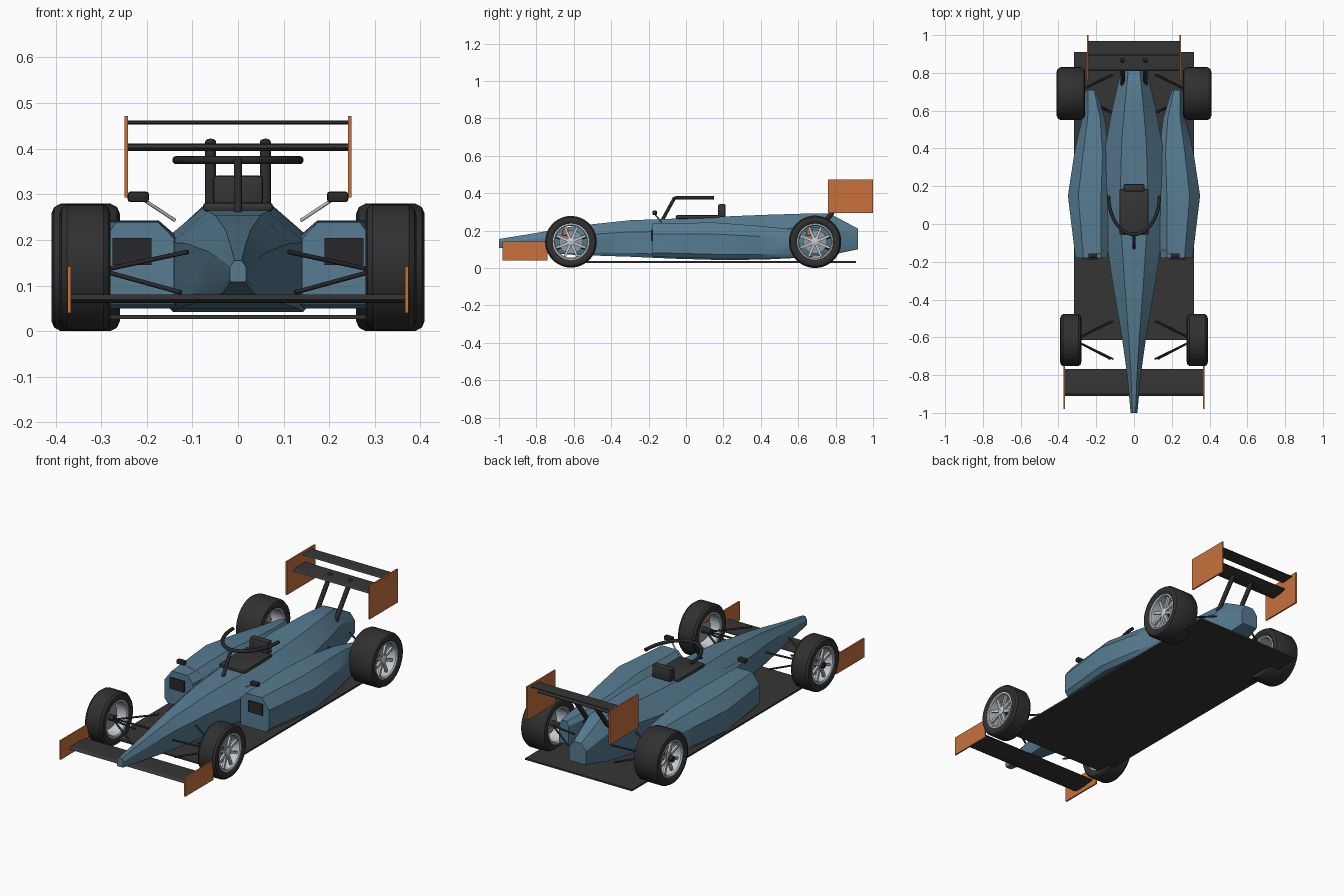
import bpy, bmesh, math
from mathutils import Vector

if "Cube" in bpy.data.objects:
    bpy.data.objects.remove(bpy.data.objects["Cube"])


def material(name, rgb):
    m = bpy.data.materials.new(name)
    m.diffuse_color = (*rgb, 1)
    m.use_nodes = True
    m.node_tree.nodes["Principled BSDF"].inputs["Base Color"].default_value = m.diffuse_color
    return m


BLUE = material("body blue", (0.095, 0.2, 0.285))
ORANGE = material("plate orange", (0.58, 0.165, 0.045))
CARBON = material("carbon black", (0.036, 0.036, 0.037))
RUBBER = material("tyre rubber", (0.03, 0.03, 0.031))
DARK = material("dark trim", (0.022, 0.022, 0.024))
SILVER = material("rim silver", (0.55, 0.6, 0.64))
STEEL = material("disc steel", (0.3, 0.32, 0.34))


def finish(name, bm, mat, angle=30):
    bmesh.ops.recalc_face_normals(bm, faces=bm.faces)
    me = bpy.data.meshes.new(name)
    bm.to_mesh(me)
    bm.free()
    me.materials.append(mat)
    ob = bpy.data.objects.new(name, me)
    bpy.context.collection.objects.link(ob)
    bpy.ops.object.select_all(action='DESELECT')
    ob.select_set(True)
    bpy.context.view_layer.objects.active = ob
    bpy.ops.object.shade_smooth_by_angle(angle=math.radians(angle))
    return ob


def loft(name, rings, mat, closed=False, angle=30):
    """Skin a list of equal rings; cap the ends unless closed."""
    bm = bmesh.new()
    vs = [[bm.verts.new(p) for p in r] for r in rings]
    n = len(vs[0])
    pairs = list(zip(vs, vs[1:]))
    if closed:
        pairs.append((vs[-1], vs[0]))
    else:
        bm.faces.new(vs[0])
        bm.faces.new(vs[-1])
    for a, b in pairs:
        for i in range(n):
            j = (i + 1) % n
            bm.faces.new((a[i], a[j], b[j], b[i]))
    return finish(name, bm, mat, angle)


def box(name, x, y, z, mat, bevel=0):
    """Box from (min, max) ranges."""
    bm = bmesh.new()
    bmesh.ops.create_cube(bm, size=1)
    for v in bm.verts:
        v.co = [(r[0] + r[1]) / 2 + c * (r[1] - r[0]) for r, c in zip((x, y, z), v.co)]
    if bevel:
        bmesh.ops.bevel(bm, geom=bm.edges[:], offset=bevel, segments=2, profile=0.5, affect='EDGES')
    return finish(name, bm, mat)


def tube(name, pts, r, mat, sides=12):
    """Round bar along a path of points."""
    pts = [Vector(p) for p in pts]
    rings = []
    for i, p in enumerate(pts):
        t = (pts[min(i + 1, len(pts) - 1)] - pts[max(i - 1, 0)]).normalized()
        u = t.cross(Vector((0.03, 0.02, 1))).normalized()
        w = t.cross(u)
        rings.append([p + r * (u * math.cos(a) + w * math.sin(a))
                      for a in (2 * math.pi * k / sides for k in range(sides))])
    return loft(name, rings, mat, angle=50)


def lathe(name, profile, centre, mat, n=48):
    """Spin a closed (x, radius) profile about the wheel axle."""
    cx, cy, cz = centre
    rings = [[(cx + x, cy + r * math.cos(a), cz + r * math.sin(a)) for x, r in profile]
             for a in (2 * math.pi * k / n for k in range(n))]
    return loft(name, rings, mat, closed=True, angle=35)


def span(name, profile, half, mat):
    """Wing section (y, z) stretched across x."""
    return loft(name, [[(x, y, z) for y, z in profile] for x in (-half, half)], mat)


# Main body: eight-sided sections (y, half width, bottom, top)
body = [(-1, .018, .108, .155), (-.8, .036, .085, .187), (-.6, .064, .07, .223),
        (-.3, .115, .06, .255), (-.08, .148, .05, .263), (.2, .162, .042, .275),
        (.42, .15, .045, .284), (.62, .113, .055, .29), (.77, .078, .068, .29),
        (.92, .05, .1, .21)]
rings = []
for y, w, b, t in body:
    half = [(.88 * w, b), (w, b + .1 * (t - b)), (w, b + .68 * (t - b)), (.44 * w, t)]
    rings.append([(x, y, z) for x, z in half] + [(-x, y, z) for x, z in reversed(half)])
loft("body", rings, BLUE)

# Side pods (y, inner x, outer x, bottom, top)
pod = [(-.18, .14, .31, .06, .238), (.15, .13, .35, .05, .243), (.38, .13, .315, .05, .226),
       (.56, .155, .275, .055, .208), (.71, .2, .257, .062, .185)]
for s, side in ((1, "right"), (-1, "left")):
    rings = []
    for y, i, o, b, t in pod:
        w, h = o - i, t - b
        sec = [(i, b), (o - .1 * w, b), (o, b + .12 * h), (o, b + .68 * h),
               (o - .25 * w, t), (i + .2 * w, t), (i, b + .8 * h)]
        rings.append([(s * x, y, z) for x, z in sec])
    loft(f"{side}_side_pod", rings, BLUE)
    box(f"{side}_inlet", sorted((s * .19, s * .275)), (-.188, -.17), (.145, .204), DARK)

    # Mirrors
    box(f"{side}_mirror", sorted((s * .195, s * .242)), (-.18, -.155), (.283, .306), DARK, .006)
    tube(f"{side}_mirror_stalk", [(s * .138, -.13, .243), (s * .205, -.166, .287)], .004, SILVER, 8)

    # Wing end plates and rear struts
    box(f"{side}_front_end_plate", sorted((s * .366, s * .374)), (-.98, -.74), (.04, .142), ORANGE)
    box(f"{side}_rear_end_plate", sorted((s * .241, s * .249)), (.76, 1), (.293, .472), ORANGE)
    tube(f"{side}_rear_strut", [(s * .06, .74, .24), (s * .06, .872, .415)], .012, DARK)

    # Wheels: (axle y, centre x, half width, radius)
    for end, cy, cx, hw, R in (("front", -.615, .335, .056, .138), ("rear", .69, .334, .075, .14)):
        c = Vector((s * cx, cy, .14))
        lip = .095
        half = [(.86 * hw, lip), (.97 * hw, lip + .012), (hw, R - .022), (.92 * hw, R - .008), (.72 * hw, R)]
        lathe(f"{side}_{end}_tyre", half + [(-x, r) for x, r in reversed(half)], c, RUBBER)
        half = [(.82 * hw, .085), (.9 * hw, .09), (.88 * hw, .097)]
        lathe(f"{side}_{end}_rim", half + [(-x, r) for x, r in reversed(half)], c, SILVER)
        ox = s * hw * .55
        lathe(f"{side}_{end}_hub", [(ox - .012, .001), (ox - .012, .022), (ox + .008, .022),
                                    (ox + .012, .016), (ox + .012, .001)], c, SILVER, 24)
        lathe(f"{side}_{end}_brake_disc", [(-.004, .001), (-.004, .064), (.004, .064), (.004, .001)],
              c, STEEL, 32)
        lathe(f"{side}_{end}_axle", [(-hw, .001), (-hw, .016), (hw * .6, .016), (hw * .6, .001)],
              c, DARK, 16)
        # Spokes
        for k in range(8):
            a = math.pi * (2 * k + 1) / 8
            d, q = Vector((0, math.cos(a), math.sin(a))), Vector((0, -math.sin(a), math.cos(a)))
            rs = []
            for r, w in ((.015, .008), (.088, .006)):
                m = c + d * r + Vector((ox, 0, 0))
                rs.append([m + q * w * i + Vector((j * .006, 0, 0))
                           for i, j in ((-1, -1), (1, -1), (1, 1), (-1, 1))])
            loft(f"{side}_{end}_spoke_{k + 1}", rs, SILVER)
        # Brake caliper
        box(f"{side}_{end}_caliper", (c.x - .016, c.x + .016), (cy - .045, cy - .013),
            (.172, .207), ORANGE, .004)
        # Wishbones
        for dy in (-.1, .1):
            for z, x, lvl in ((.174, .11, "upper"), (.085, .125, "lower")):
                tube(f"{side}_{end}_{lvl}_arm", [(s * x, cy + dy, z), (s * .3, cy + dy * .08, .133)],
                     .005, DARK, 8)

# Floor
box("floor", (-.317, .317), (-.615, .91), (.027, .036), CARBON)

# Wings
span("front_wing", [(-.91, .07), (-.895, .08), (-.84, .081), (-.768, .076),
                    (-.768, .072), (-.83, .064), (-.89, .062)], .368, CARBON)
span("rear_wing", [(.81, .402), (.82, .409), (.86, .412), (.915, .412),
                   (.915, .409), (.87, .397), (.825, .395)], .243, CARBON)
span("rear_wing_flap", [(.893, .456), (.9, .461), (.97, .462), (.97, .458), (.91, .453)], .243, CARBON)

# Cockpit
box("cockpit", (-.077, .077), (-.055, .185), (.262, .282), CARBON, .008)
box("headrest", (-.055, .055), (.172, .212), (.272, .341), CARBON, .008)

# Protective hoop and its front post
hoop = [(.135 * math.cos(a), .15 + .205 * math.sin(a), .375)
        for a in (math.pi * (1 + k / 24) for k in range(25))]
tube("hoop", hoop, .009, DARK)
tube("hoop_post", [(0, -.13, .25), (0, -.062, .374), (0, -.05, .375)], .009, DARK)
